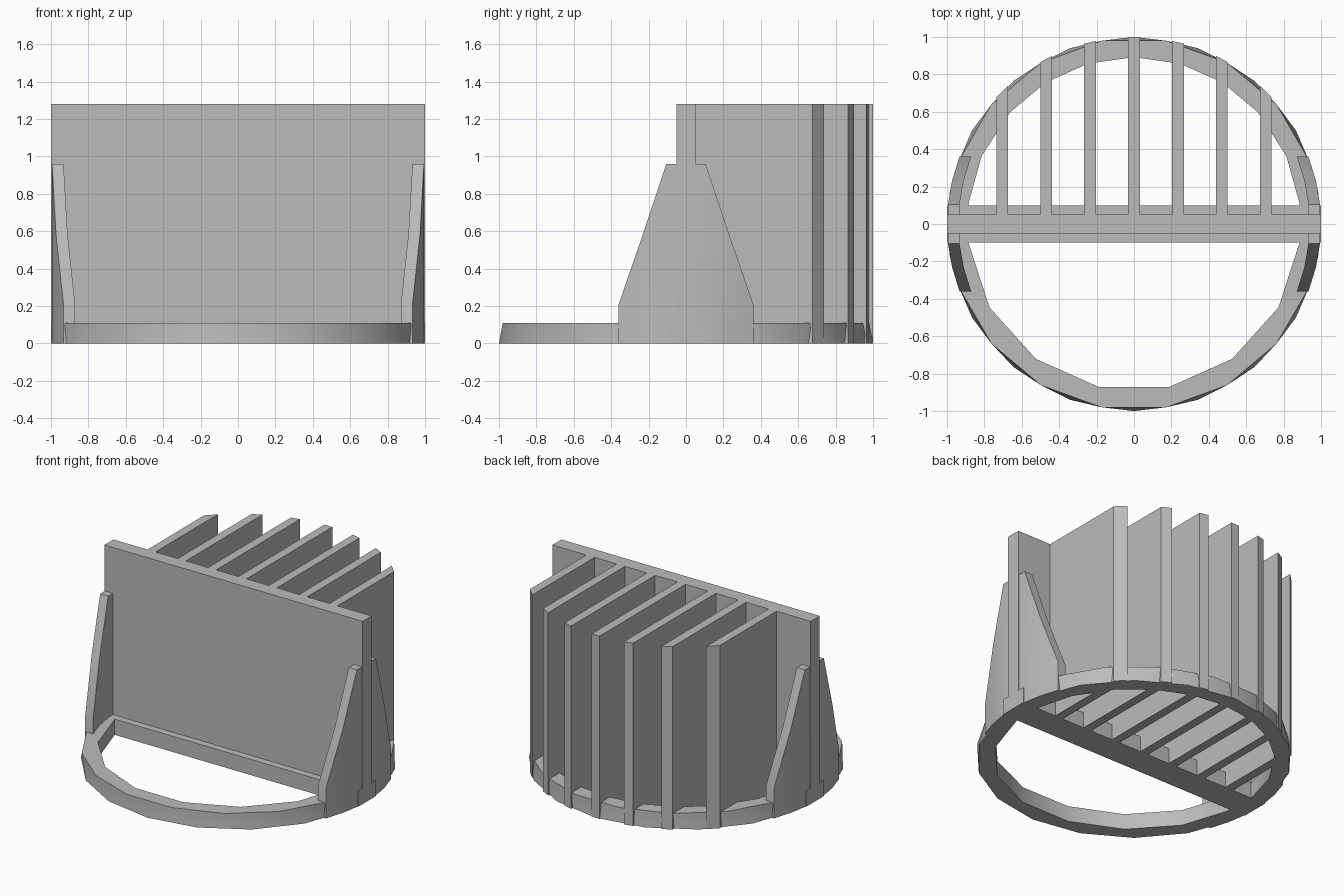
import bpy, bmesh
from math import sin, cos, radians, sqrt

if "Cube" in bpy.data.objects:
    bpy.data.objects.remove(bpy.data.objects["Cube"])

# One plain grey for everything
GREY = (0.5, 0.5, 0.5, 1)
grey = bpy.data.materials.new("plain grey")
grey.use_nodes = True
grey.diffuse_color = GREY
grey.node_tree.nodes["Principled BSDF"].inputs["Base Color"].default_value = GREY

BASE_H, WALL_H, WING_H = 0.11, 1.28, 0.96


def finish(bm, name, smooth=False):
    bmesh.ops.recalc_face_normals(bm, faces=bm.faces)
    mesh = bpy.data.meshes.new(name)
    bm.to_mesh(mesh)
    bm.free()
    mesh.materials.append(grey)
    ob = bpy.data.objects.new(name, mesh)
    bpy.context.collection.objects.link(ob)
    if smooth:
        bpy.ops.object.select_all(action='DESELECT')
        ob.select_set(True)
        bpy.context.view_layer.objects.active = ob
        bpy.ops.object.shade_smooth_by_angle(angle=radians(30))
    return ob


def prism(name, outline, z0, z1):
    bm = bmesh.new()
    low = [bm.verts.new((x, y, z0)) for x, y in outline]
    high = [bm.verts.new((x, y, z1)) for x, y in outline]
    bm.faces.new(low)
    bm.faces.new(high)
    for i in range(len(low)):
        j = (i + 1) % len(low)
        bm.faces.new((low[i], low[j], high[j], high[i]))
    return finish(bm, name)


def bar(name, half_x, half_y, z0, z1):
    return prism(name, [(-half_x, -half_y), (half_x, -half_y),
                        (half_x, half_y), (-half_x, half_y)], z0, z1)


def zip_loops(bm, a, b):
    """Join two closed loops of (angle, vertex), stepping by angle."""
    a = a + [(a[0][0] + 360, a[0][1])]
    b = b + [(b[0][0] + 360, b[0][1])]
    i = j = 0
    while i < len(a) - 1 or j < len(b) - 1:
        if j == len(b) - 1 or (i < len(a) - 1 and a[i + 1][0] <= b[j + 1][0]):
            bm.faces.new((a[i][1], a[i + 1][1], b[j][1]))
            i += 1
        else:
            bm.faces.new((a[i][1], b[j + 1][1], b[j][1]))
            j += 1


# Base ring: angles are measured from the front, the hole is coarser there
bm = bmesh.new()


def loop(angles, radius, z):
    return [(t, bm.verts.new((radius * sin(radians(t)), -radius * cos(radians(t)), z)))
            for t in angles]


half_hole = [12, 36, 60, 84, 97, 114, 132, 148, 164]
hole = half_hole + [180] + [360 - t for t in reversed(half_hole)]
outer_low = loop(range(0, 360, 20), 1.0, 0)
outer_high = loop(range(10, 370, 20), 0.995, BASE_H)
inner_low = loop(hole, 0.892, 0)
inner_high = loop(hole, 0.892, BASE_H)
for a, b in ((outer_low, outer_high), (outer_high, inner_high),
             (inner_high, inner_low), (inner_low, outer_low)):
    zip_loops(bm, a, b)
bmesh.ops.dissolve_limit(bm, angle_limit=0.001, verts=bm.verts, edges=bm.edges)
finish(bm, "base_ring", smooth=True)

# Cross bar and upright panel
bar("cross_bar", 1.0, 0.1, 0, BASE_H)
bar("upright_panel", 1.0, 0.05, 0, WALL_H)

# Fins behind the panel, trimmed to the circle
for k in range(-3, 4):
    x0, x1 = 0.235 * k - 0.031, 0.235 * k + 0.031
    prism(f"fin_{k + 4}", [(x0, 0), (x1, 0), (x1, sqrt(1 - x1 * x1)),
                           (x0, sqrt(1 - x0 * x0))], 0, WALL_H)

# Curved side braces with sloping edges
profile = [(-0.36, 0.21), (-0.23, 0.585), (-0.105, WING_H),
           (0.105, WING_H), (0.23, 0.585), (0.36, 0.21)]
for side, label in ((1, "left"), (-1, "right")):
    bm = bmesh.new()
    rows = []
    for y, top in profile:
        x = sqrt(1 - y * y)
        rows.append([bm.verts.new((side * px, y, pz)) for px, pz in
                     ((x, 0), (x, top), (x - 0.062, top), (x - 0.062, 0))])
    for r, s in zip(rows, rows[1:]):
        for i in range(4):
            j = (i + 1) % 4
            bm.faces.new((r[i], r[j], s[j], s[i]))
    bm.faces.new(rows[0])
    bm.faces.new(rows[-1])
    finish(bm, f"{label}_brace", smooth=True)
